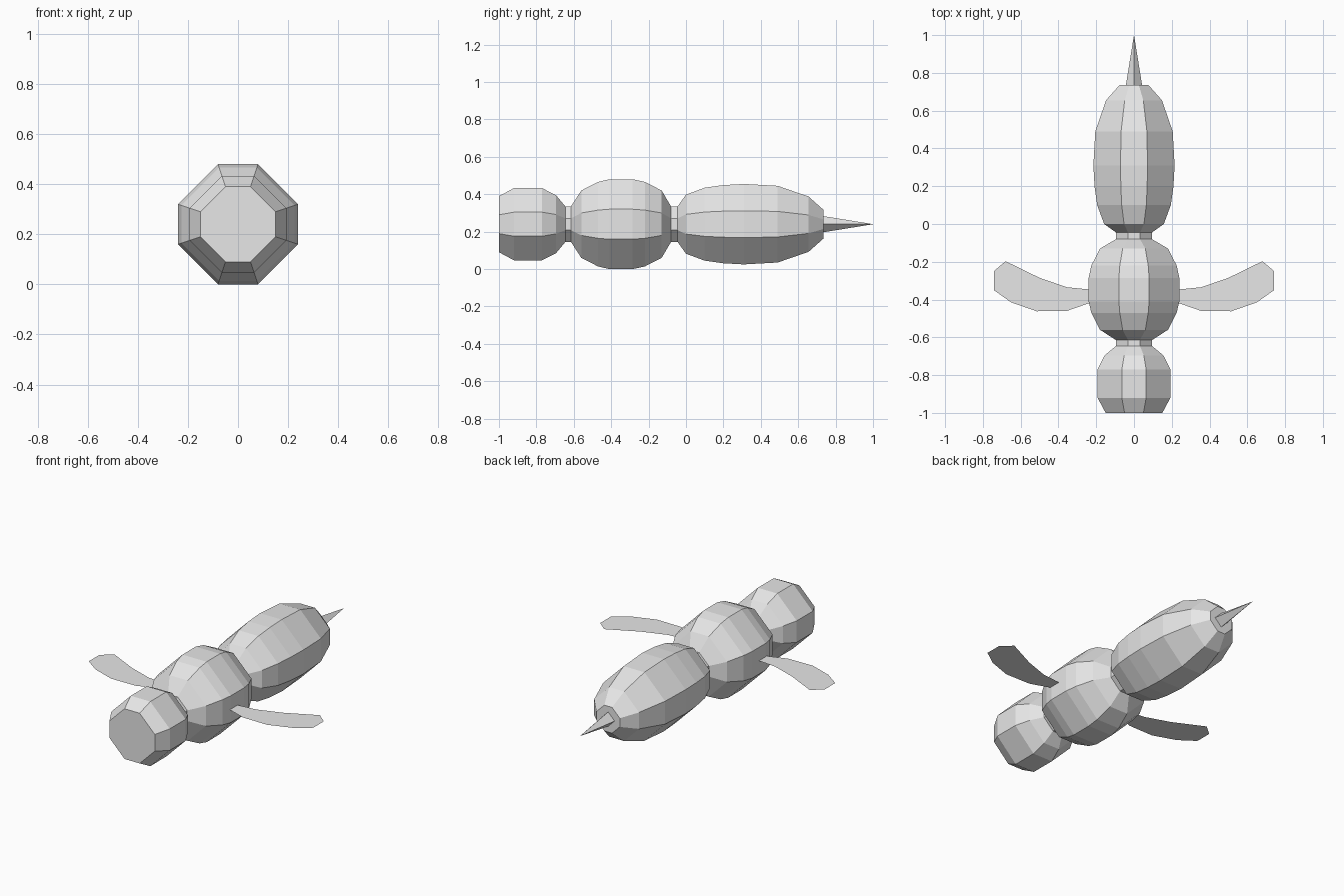
import bpy
import bmesh

if "Cube" in bpy.data.objects:
    bpy.data.objects.remove(bpy.data.objects["Cube"], do_unlink=True)

MID = 0.24  # height of the body axis

grey = bpy.data.materials.new("plain grey")
grey.use_nodes = True
GREY = (0.8, 0.8, 0.8, 1)
grey.diffuse_color = GREY
grey.node_tree.nodes["Principled BSDF"].inputs["Base Color"].default_value = GREY

OCTAGON = [(1, -1/3), (1, 1/3), (1/3, 1), (-1/3, 1),
           (-1, 1/3), (-1, -1/3), (-1/3, -1), (1/3, -1)]
DIAMOND = [(1, 0), (0, 1), (-1, 0), (0, -1)]


def finish(name, bm, fix_normals=True):
    if fix_normals:
        bmesh.ops.recalc_face_normals(bm, faces=bm.faces)
    mesh = bpy.data.meshes.new(name)
    bm.to_mesh(mesh)
    bm.free()
    mesh.materials.append(grey)
    obj = bpy.data.objects.new(name, mesh)
    bpy.context.collection.objects.link(obj)
    return obj


def loft(name, section, profile):
    """Skin a section along y; profile holds (y, half width) pairs."""
    bm = bmesh.new()
    rings = [[bm.verts.new((u * r, y, MID + v * r)) for u, v in section]
             for y, r in profile]
    n = len(section)
    for a, b in zip(rings, rings[1:]):
        for i in range(n):
            j = (i + 1) % n
            bm.faces.new((a[i], a[j], b[j], b[i]))
    bm.faces.new(rings[0])
    bm.faces.new(rings[-1])
    bmesh.ops.remove_doubles(bm, verts=bm.verts, dist=0.0005)
    return finish(name, bm)


# Body: head, thorax and abdomen joined by narrow waists
loft("body", OCTAGON, [
    (-1.0, 0.15), (-0.92, 0.193), (-0.77, 0.193), (-0.695, 0.155), (-0.645, 0.095),
    (-0.615, 0.095), (-0.56, 0.18), (-0.47, 0.226), (-0.41, 0.24), (-0.285, 0.24),
    (-0.22, 0.226), (-0.13, 0.18), (-0.08, 0.095),
    (-0.045, 0.095), (0.0, 0.158), (0.1, 0.195), (0.2, 0.209), (0.31, 0.215),
    (0.49, 0.205), (0.655, 0.148), (0.735, 0.077)])

# Sting: four-sided spike
loft("sting", DIAMOND, [(0.735, 0.043), (0.999, 0.0004)])

# Wings: flat single sheets, mirrored
WING = [(0.2, -0.40), (0.24, -0.42), (0.355, -0.46), (0.515, -0.462), (0.65, -0.415),
        (0.742, -0.35), (0.742, -0.25), (0.68, -0.197), (0.5, -0.285),
        (0.355, -0.335), (0.2, -0.35)]
for name, side in (("left_wing", 1), ("right_wing", -1)):
    bm = bmesh.new()
    face = bm.faces.new([bm.verts.new((side * x, y, MID)) for x, y in WING])
    if side < 0:
        face.normal_flip()
    finish(name, bm, fix_normals=False)
